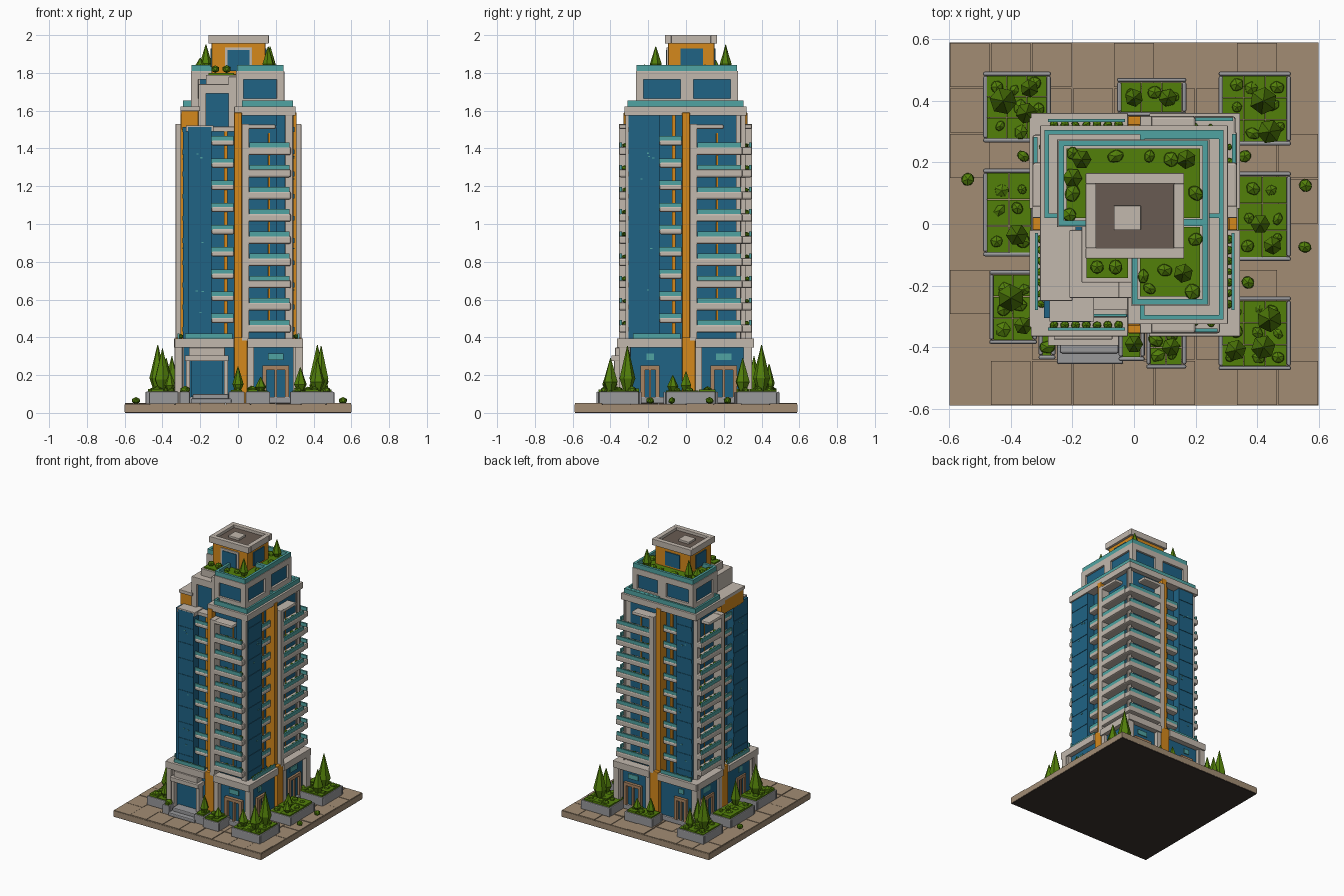
import bpy, bmesh, math, random
from mathutils import Matrix, Vector
random.seed(4)

def mat(name, r, g, b):
    m = bpy.data.materials.new(name)
    m.diffuse_color = (r, g, b, 1)
    return m

WHITE = mat("warm white", .54, .48, .42)
BLUE = mat("blue glass", .014, .125, .235)
ORANGE = mat("orange", .66, .25, .012)
TEAL = mat("teal rail", .08, .37, .36)
GREEN = mat("leaf green", .085, .215, .003)
TAN = mat("paving tan", .36, .265, .175)
GREY = mat("stone grey", .32, .32, .33)
ROOF = mat("roof brown", .14, .105, .085)
BRONZE = mat("bronze frame", .40, .23, .12)
DARK = mat("dark underside", .045, .034, .027)

class Part:
    """Collects boxes, bushes and trees into one object."""
    def __init__(self, name, material, bevel=0):
        self.name, self.mat, self.bevel, self.bm = name, material, bevel, bmesh.new()

    def box(self, x0, x1, y0, y1, z0, z1):
        m = Matrix.Translation(((x0+x1)/2, (y0+y1)/2, (z0+z1)/2))
        m = m @ Matrix.Diagonal((abs(x1-x0), abs(y1-y0), abs(z1-z0), 1))
        bmesh.ops.create_cube(self.bm, size=1, matrix=m)

    def face(self, f, u0, u1, d0, d1, z0, z1):
        """Box on facade f: u along the wall, d outward from the centre."""
        axis, s, off = FACES[f]
        a, b = s*(d0+off), s*(d1+off)
        if axis == 'y':
            self.box(u0, u1, min(a, b), max(a, b), z0, z1)
        else:
            self.box(min(a, b), max(a, b), u0, u1, z0, z1)

    def ring(self, x0, x1, y0, y1, z0, z1, t):
        self.box(x0, x1, y0, y0+t, z0, z1)
        self.box(x0, x1, y1-t, y1, z0, z1)
        self.box(x0, x0+t, y0+t, y1-t, z0, z1)
        self.box(x1-t, x1, y0+t, y1-t, z0, z1)

    def bush(self, x, y, z, r):
        m = Matrix.Translation((x, y, z)) @ Matrix.Rotation(random.random()*3, 4, 'Z')
        m = m @ Matrix.Diagonal((r, r*random.uniform(.7, 1), r*.8, 1))
        bmesh.ops.create_icosphere(self.bm, subdivisions=1, radius=1, matrix=m)

    def tree(self, x, y, z, top, r):
        h, k = top-z, .28*(top-z)
        rot = Matrix.Rotation(random.random(), 4, 'Z')
        for r1, r2, a, b in ((r*.45, r, 0, k), (r, .002, k, h)):
            bmesh.ops.create_cone(self.bm, cap_ends=True, segments=6, radius1=r1, radius2=r2,
                                  depth=b-a, matrix=Matrix.Translation((x, y, z+(a+b)/2)) @ rot)

    def done(self):
        me = bpy.data.meshes.new(self.name)
        self.bm.to_mesh(me)
        self.bm.free()
        me.materials.append(self.mat)
        ob = bpy.data.objects.new(self.name, me)
        bpy.context.collection.objects.link(ob)
        if self.bevel:
            b = ob.modifiers.new("soft edges", 'BEVEL')
            b.width, b.segments = self.bevel, 2

FACES = {'front': ('y', -1, .02), 'right': ('x', 1, 0), 'back': ('y', 1, .015), 'left': ('x', -1, -.005)}

# paved base with a dark underside
under = Part("base_underside", DARK)
under.box(-.598, .598, -.588, .588, 0, .006)
under.done()
base = Part("paved_base", TAN)
base.box(-.6, .6, -.59, .59, .004, .044)
for i in range(9):
    for j in range(8):
        x, y = -.6+i*1.2/9, -.59+j*1.18/8
        base.box(x+.002, x+.131, y+.002, y+.1455, .04, random.uniform(.047, .052))
base.done()

white = Part("white_structure", WHITE, .008)
glass = Part("glass_walls", BLUE)
orange = Part("orange_columns", ORANGE, .004)
rails = Part("teal_railings", TEAL)
balcony = Part("balcony_slabs", WHITE, .009)
frames = Part("door_frames", BRONZE)
stone = Part("stone_planters", GREY, .006)
leaf = Part("plants", GREEN)
trees = Part("trees", GREEN)

# podium and tower cores; the front left quadrant stops lower
glass.box(-.31, .31, -.32, .32, .05, .37)
stone.box(-.33, .33, -.345, .335, .05, .085)
for x0, x1, y0, y1, top in ((0, .24, -.26, 0, 1.59), (-.235, .24, 0, .255, 1.59), (-.235, 0, -.26, 0, 1.5)):
    glass.box(x0, x1, y0, y1, .36, top)

# four facades: glass panel on the negative half, balconies on the positive half
for f in FACES:
    ax, s, off = FACES[f]
    top = 1.5 if f in ('front', 'left') else 1.58
    # podium beams, pillars, doors and terrace
    white.face(f, -.335, -.02, .28, .345, .345, .395)
    white.face(f, .05, .345, .28, .345, .345, .395)
    for u0, u1 in ((-.335, -.295), (.05, .085), (.305, .345)):
        white.face(f, u0, u1, .29, .335, .05, .36)
    orange.face(f, -.02, .05, .25, .335, .05, .40)
    for u0, u1 in ((.13, .27), (-.24, -.14)):
        if f == 'front' and u0 < 0:
            continue
        w = .022
        frames.face(f, u0, u0+w, .30, .327, .085, .25)
        frames.face(f, u1-w, u1, .30, .327, .085, .25)
        frames.face(f, u0, u1, .30, .327, .228, .25)
        frames.face(f, (u0+u1)/2-.006, (u0+u1)/2+.006, .30, .322, .085, .24)
        rails.face(f, u0+.03, u1-.03, .31, .316, .28, .315)
    rails.face(f, -.28, -.03, .316, .326, .39, .42)
    for k in range(7):
        u, d = -.26+k*.035, s*(.308+off)
        leaf.bush(*((u, d) if ax == 'y' else (d, u)), .405, .016)
    # tall glass panel with faint floor bands
    u0 = -.265 if f in ('front', 'back') else -.305
    glass.face(f, u0, -.14, .2, .295, .38, top)
    for k in range(10):
        glass.face(f, u0, -.14, .2, .298, .43+k*.1175, .455+k*.1175)
    for k in range(6):
        z, u = random.choice((.53, .65, .88, 1.24, 1.36))+random.uniform(-.02, .02), random.uniform(u0+.04, -.17)
        rails.face(f, u, u+.012, .29, .2985, z, z+.006)
    # centre columns
    orange.face(f, -.02, .02, .2, .31, .38, 1.59)
    white.face(f, .02, .058, .2, .335, .38, 1.53)
    orange.face(f, -.075, -.055, .22, .252, .38, top)
    white.face(f, .25 if f in ('front', 'left') else .285, .29, .25, .30, .38, 1.58)
    # balconies in front of their window wall
    end = {'front': .28, 'left': .29, 'right': .30, 'back': .33}[f]
    glass.face(f, .02, min(end, .27), .2, .27, .38, 1.585)
    for k in range(10):
        z = .425+k*.1175
        if k == 9:
            balcony.face(f, .03, .2, .25, .335, z+.02, z+.045)
            break
        balcony.face(f, .045, end, .25, .335, z, z+.042)
        rails.face(f, .06, end-.008, .319, .331, z+.03, z+.066)
        balcony.face(f, -.14, -.02, .21, .284, z+.05, z+.08)
        rails.face(f, -.14, -.025, .272, .281, z+.07, z+.10)
        for u in (.09, .13, .2, .25):
            d = s*(random.uniform(.30, .31)+off)
            leaf.bush(*((u, d) if ax == 'y' else (d, u)), z+.05, random.uniform(.01, .018))
        orange.face(f, .16, .17, .25, .275, z+.04, z+.1175)

# entrance canopy, portal and steps
white.box(-.28, -.05, -.395, -.3, .275, .305)
white.box(-.26, -.07, -.375, -.3, .30, .345)
for x in (-.275, -.075):
    white.box(x, x+.022, -.38, -.33, .05, .285)
glass.box(-.25, -.08, -.352, -.31, .085, .28)
stone.box(-.25, -.035, -.455, -.3, .05, .075)
stone.box(-.24, -.05, -.42, -.3, .07, .10)

# shoulder cornice and terrace railing
white.box(-.02, .305, -.325, .02, 1.575, 1.622)
white.box(-.305, .305, -.02, .32, 1.575, 1.622)
rails.ring(.02, .29, -.31, .29, 1.615, 1.655, .014)
rails.ring(-.29, .29, .02, .305, 1.615, 1.655, .014)
white.box(-.275, -.13, -.317, -.02, 1.49, 1.522)
white.box(-.2, -.02, -.28, -.02, 1.49, 1.515)
orange.box(-.30, -.21, -.24, -.01, 1.5, 1.60)
white.box(-.305, -.2, -.25, 0, 1.598, 1.622)

# upper tier: full on three quadrants, stepped at the front left
for x0, x1, y0, y1 in ((-.01, .245, -.265, .02), (-.25, .245, -.01, .275)):
    white.box(x0, x1, y0, y1, 1.61, 1.665)
    white.box(x0, x1, y0, y1, 1.765, 1.81)
    glass.box(x0+.015, x1-.015, y0+.015, y1-.015, 1.66, 1.77)
    rails.ring(x0+.004, x1-.004, y0+.004, y1-.004, 1.80, 1.843, .018)
    leaf.box(x0+.03, x1-.03, y0+.03, y1-.03, 1.80, 1.817)
    for px in (x0, x1-.04):
        for py in (y0, y1-.04):
            white.box(px, px+.04, py, py+.04, 1.62, 1.80)
for p in ((.195, .245, -.03, .04), (-.25, -.2, .0, .04), (-.03, .04, .225, .275)):
    white.box(*p, 1.62, 1.805)
glass.box(-.19, 0, -.22, 0, 1.5, 1.70)
white.box(-.21, -.17, -.24, -.02, 1.5, 1.74)
white.box(-.21, 0, -.24, -.02, 1.69, 1.74)
white.box(-.17, 0, -.19, 0, 1.73, 1.79)
white.box(-.05, .0, -.24, -.1, 1.5, 1.78)
leaf.box(-.155, -.02, -.175, -.11, 1.78, 1.80)

# penthouse with rimmed roof
orange.box(-.14, .145, -.095, .15, 1.79, 1.965)
white.box(-.07, .075, -.103, -.09, 1.81, 1.935)
glass.box(-.055, .06, -.107, -.09, 1.81, 1.92)
glass.box(-.055, .06, .14, .156, 1.83, 1.93)
glass.box(.14, .151, -.03, .09, 1.83, 1.93)
glass.box(-.146, -.13, -.03, .09, 1.83, 1.93)
white.ring(-.157, .163, -.112, .165, 1.955, 2.0, .034)
roof = Part("penthouse_roof", ROOF)
roof.box(-.13, .135, -.085, .14, 1.955, 1.98)
roof.done()
white.box(-.065, .022, -.02, .06, 1.975, 1.995)

# roof garden
for x, y in ((-.2, .23), (-.06, .22), (.05, .22), (-.2, .1), (-.21, .03), (.2, .1), (.03, -.17),
             (.1, -.15), (.05, -.21), (.2, -.05), (.12, .21), (.19, -.22), (-.12, -.14), (-.06, -.14)):
    leaf.bush(x, y, 1.82, random.uniform(.022, .034))
for x, y, t in ((-.17, .21, 1.95), (.17, .21, 1.94), (.16, -.16, 1.94), (-.2, .15, 1.88)):
    trees.tree(x, y, 1.81, t, .032)

# ground planters
PLANTERS = ((-.49, -.27, .265, .495), (-.49, -.32, -.105, .18), (-.47, -.315, -.39, -.15), (.275, .51, -.475, -.235),
            (.325, .51, -.12, .17), (.275, .51, .255, .495), (-.055, .17, .35, .475), (-.05, .035, -.445, -.33),
            (.04, .17, -.47, -.33), (-.31, -.255, -.44, -.33))
for x0, x1, y0, y1 in PLANTERS:
    stone.ring(x0, x1, y0, y1, .045, .112, .014)
    nx, ny = max(1, round((x1-x0)/.085)), max(1, round((y1-y0)/.085))
    dx, dy = (x1-x0-.026)/nx, (y1-y0-.026)/ny
    for i in range(nx):
        for j in range(ny):
            a, b = x0+.013+i*dx, y0+.013+j*dy
            leaf.box(a, a+dx-.002, b, b+dy-.002, .05, random.uniform(.112, .128))
            leaf.bush(a+dx*random.uniform(.3, .7), b+dy*random.uniform(.3, .7), .12, random.uniform(.018, .03))
for x, y, t, r in ((-.425, .40, .36, .045), (-.35, .36, .30, .035), (-.34, .44, .26, .03), (-.38, -.035, .29, .036),
                   (-.40, -.24, .34, .045), (-.36, -.33, .22, .03), (.42, -.40, .29, .04), (.33, -.41, .24, .035),
                   (.44, -.31, .355, .042), (.41, 0, .22, .032), (.45, -.07, .20, .03), (.42, .40, .36, .045),
                   (.44, .30, .29, .04), (0, -.39, .245, .03), (.12, -.40, .19, .03), (0, .41, .23, .03), (.11, .41, .2, .03)):
    trees.tree(x, y, .115, t, r)

# loose shrubs on the paving
for x, y in ((-.54, .145), (.557, .125), (.555, -.075), (.37, -.19), (-.36, .22), (.36, .22)):
    leaf.bush(x, y, .065, .024)

for p in (white, glass, orange, rails, balcony, frames, stone, leaf, trees):
    p.done()
